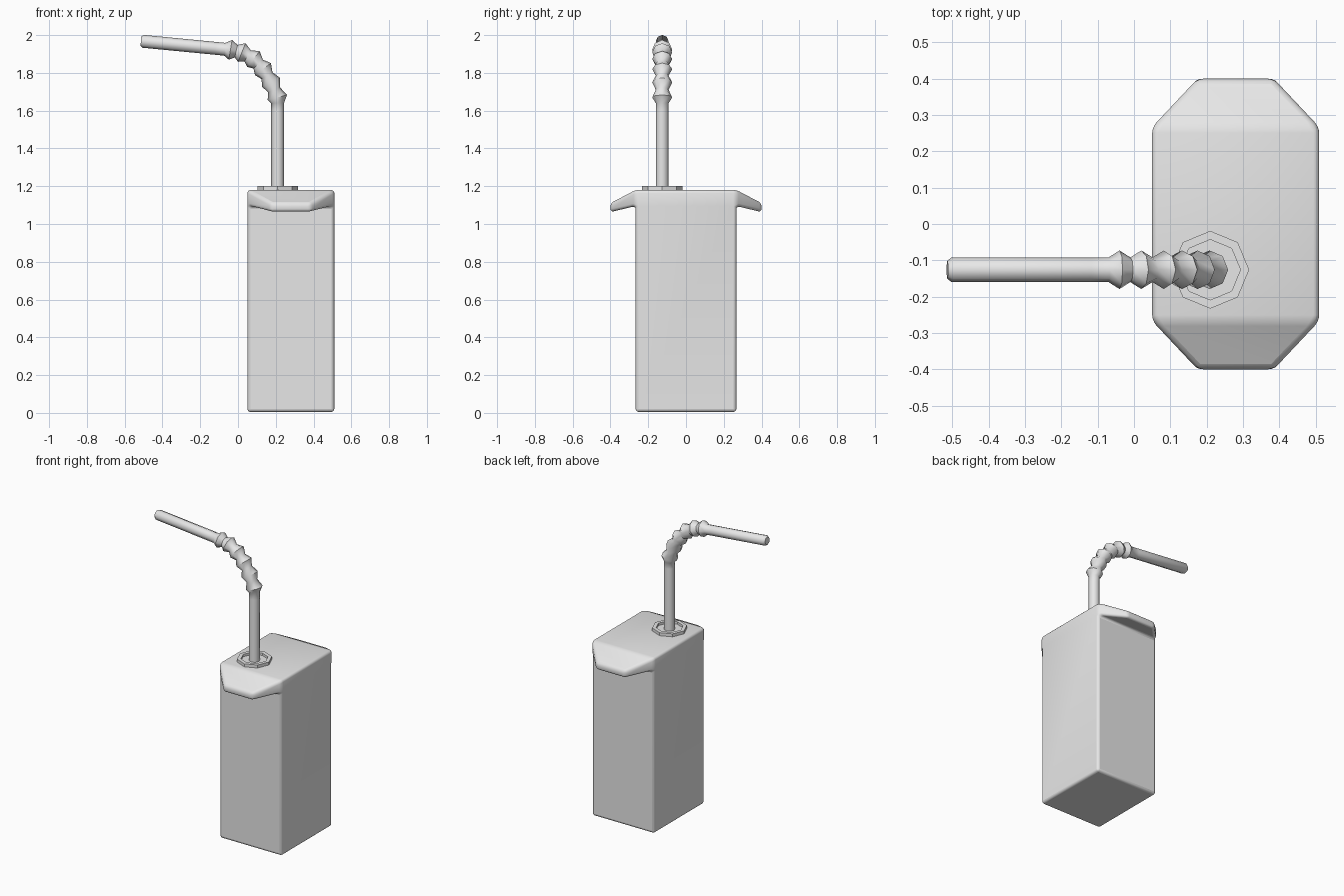
import bpy, bmesh, math
from mathutils import Vector

cube = bpy.data.objects.get("Cube")
if cube:
    bpy.data.objects.remove(cube, do_unlink=True)

grey = bpy.data.materials.new("plain grey")
grey.use_nodes = True
grey.diffuse_color = (0.8, 0.8, 0.8, 1)
grey.node_tree.nodes["Principled BSDF"].inputs["Base Color"].default_value = (0.8, 0.8, 0.8, 1)

STRAW_X, STRAW_Y = 0.21, -0.126


def finish(name, bm, angle):
    """Turn a bmesh into a smooth-shaded object."""
    bmesh.ops.recalc_face_normals(bm, faces=bm.faces)
    mesh = bpy.data.meshes.new(name)
    bm.to_mesh(mesh)
    bm.free()
    mesh.materials.append(grey)
    ob = bpy.data.objects.new(name, mesh)
    bpy.context.collection.objects.link(ob)
    bpy.ops.object.select_all(action='DESELECT')
    ob.select_set(True)
    bpy.context.view_layer.objects.active = ob
    bpy.ops.object.shade_smooth_by_angle(angle=math.radians(angle))
    return ob


def sweep(name, stations, angle, tangent=None, sides=8):
    """Skin octagonal rings along stations (x, z, radius) in the straw's plane."""
    bm = bmesh.new()
    rings = []
    for i, (x, z, r) in enumerate(stations):
        a = stations[max(i - 1, 0)]
        b = stations[min(i + 1, len(stations) - 1)]
        t = tangent or Vector((b[0] - a[0], 0, b[1] - a[1])).normalized()
        side = Vector((0, 1, 0))
        up = t.cross(side)
        centre = Vector((x, STRAW_Y, z))
        turns = [math.tau * k / sides for k in range(sides)]
        rings.append([bm.verts.new(centre + r * (math.cos(q) * side + math.sin(q) * up))
                      for q in turns])
    for lo, hi in zip(rings, rings[1:]):
        for k in range(sides):
            n = (k + 1) % sides
            bm.faces.new((lo[k], lo[n], hi[n], hi[k]))
    bm.faces.new(rings[0])
    bm.faces.new(rings[-1])
    return finish(name, bm, angle)


# Carton: a box whose top band is drawn out into a folded ear at each end
bm = bmesh.new()
CX, HALF_X, HALF_Y = 0.28, 0.23, 0.267


def loop(z):
    return [bm.verts.new((CX + sx * HALF_X, sy * HALF_Y, z))
            for sx, sy in ((-1, -1), (1, -1), (1, 1), (-1, 1))]


bottom, fold, top = loop(0.005), loop(1.095), loop(1.18)
bm.faces.new(bottom)
bm.faces.new(top)
for lo, hi in ((bottom, fold), (fold, top)):
    for k in range(4):
        n = (k + 1) % 4
        bm.faces.new((lo[k], lo[n], hi[n], hi[k]))
bmesh.ops.recalc_face_normals(bm, faces=bm.faces)
ears = [f for f in bm.faces
        if abs(f.normal.y) > 0.9 and f.calc_center_median().z > 1.1]
for face in ears:
    tip = bmesh.ops.extrude_discrete_faces(bm, faces=[face])["faces"][0]
    for v in tip.verts:
        v.co.x = CX + math.copysign(0.105, v.co.x - CX)
        v.co.y = math.copysign(0.4, v.co.y)
        v.co.z = 1.11 if v.co.z > 1.15 else 1.063
carton = finish("carton", bm, 60)
bevel = carton.modifiers.new("soft edges", 'BEVEL')
bevel.width = 0.016
bevel.segments = 3
bevel.limit_method = 'ANGLE'
bevel.angle_limit = math.radians(15)

# Raised collar with a shallow recess around the straw hole
sweep("straw_collar",
      [(STRAW_X, z, r) for z, r in
       ((1.17, 0.107), (1.2, 0.107), (1.2, 0.083), (1.184, 0.083))],
      30, Vector((0, 0, 1)))

# Straw: plain stem, pleated elbow, plain mouthpiece
R, RIDGE = 0.034, 0.053
ridges = [(0.208, 1.67), (0.175, 1.75), (0.132, 1.82),
          (0.082, 1.873), (0.02, 1.908), (-0.04, 1.922)]
stations = [(STRAW_X, 1.17, R), (STRAW_X, 1.6, R), (STRAW_X, 1.64, R)]
for i, (x, z) in enumerate(ridges):
    if i:
        px, pz = ridges[i - 1]
        stations.append(((x + px) / 2, (z + pz) / 2, R))
    stations.append((x, z, RIDGE))
stations += [(-0.07, 1.925, R), (-0.12, 1.93, R), (-0.502, 1.967, R), (-0.514, 1.968, 0.025)]
sweep("straw", stations, 50)
